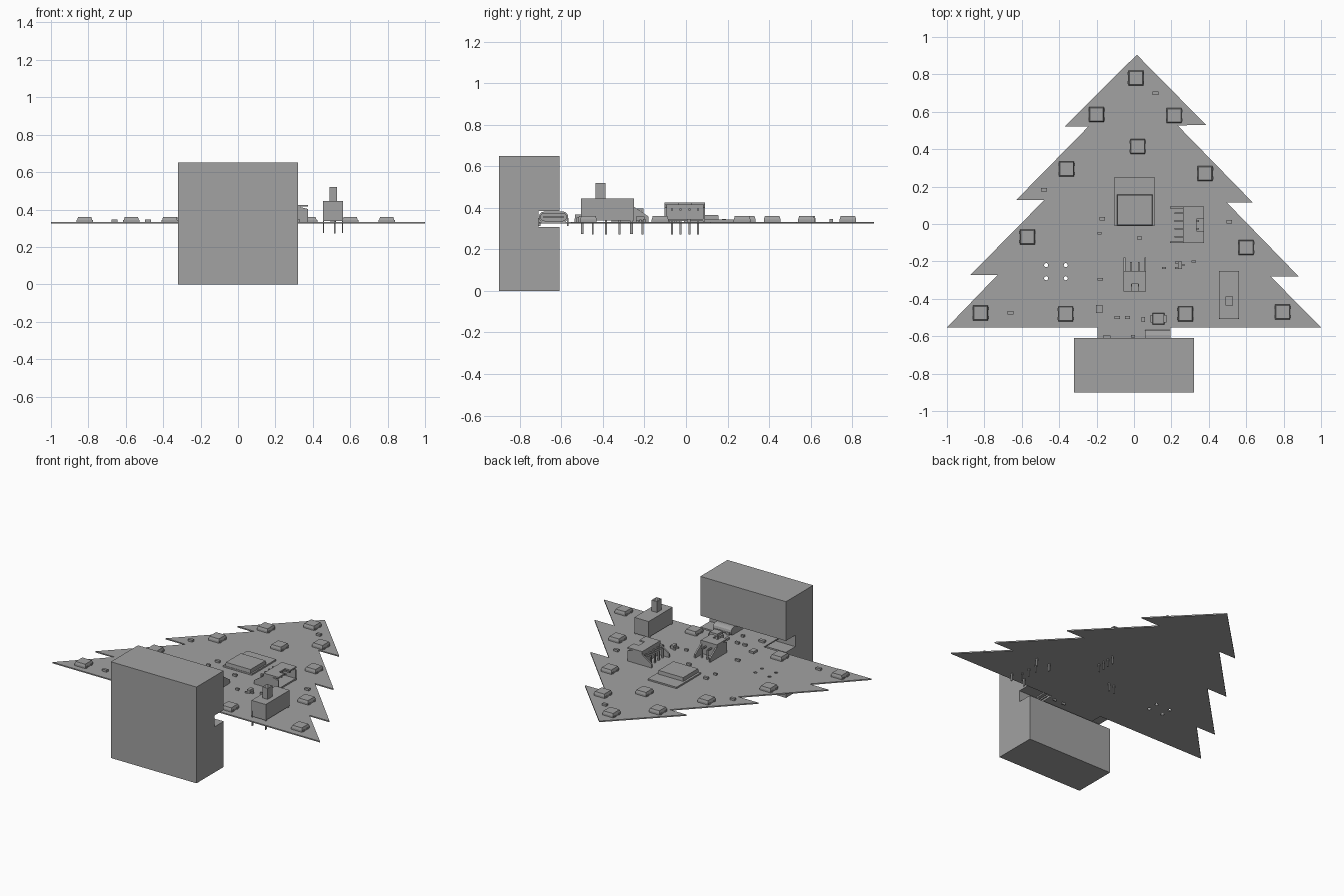
import bpy, bmesh
from math import cos, sin, pi, radians
from mathutils import Matrix, Vector

old = bpy.data.objects.get("Cube")
if old:
    bpy.data.objects.remove(old, do_unlink=True)

grey = bpy.data.materials.new("plain_grey")
GREY = (0.36, 0.36, 0.36, 1)
grey.use_nodes = True
grey.diffuse_color = GREY
grey.node_tree.nodes["Principled BSDF"].inputs["Base Color"].default_value = GREY

BOTTOM, TOP = 0.325, 0.333  # board faces


def finish(name, bm, matrix=None):
    bmesh.ops.recalc_face_normals(bm, faces=bm.faces)
    mesh = bpy.data.meshes.new(name)
    bm.to_mesh(mesh)
    bm.free()
    mesh.materials.append(grey)
    ob = bpy.data.objects.new(name, mesh)
    if matrix:
        ob.matrix_world = matrix
    bpy.context.collection.objects.link(ob)
    return ob


def add_prism(bm, points, axis, lo, hi, taper=0.0):
    """Extrude a profile along an axis; taper pulls in the far end."""
    mid = sum((Vector(p) for p in points), Vector((0, 0))) / len(points)

    def ring(t, inset):
        out = []
        for p in points:
            q = mid + (Vector(p) - mid) * (1 - inset)
            co = {"x": (t, q.x, q.y), "y": (q.x, t, q.y), "z": (q.x, q.y, t)}[axis]
            out.append(bm.verts.new(co))
        return out
    a, b = ring(lo, 0), ring(hi, taper)
    bm.faces.new(a)
    bm.faces.new(b)
    n = len(a)
    for i in range(n):
        bm.faces.new((a[i], a[(i + 1) % n], b[(i + 1) % n], b[i]))


def add_box(bm, x, y, z, w, d, h, taper=0.0):
    """Box centred on x, y and standing on z."""
    pts = [(x + i * w / 2, y + j * d / 2) for i, j in ((-1, -1), (1, -1), (1, 1), (-1, 1))]
    add_prism(bm, pts, "z", z, z + h, taper)


def box(name, *args, **kw):
    bm = bmesh.new()
    add_box(bm, *args, **kw)
    return finish(name, bm)


def prism(name, *args):
    bm = bmesh.new()
    add_prism(bm, *args)
    return finish(name, bm)


def cut(target, cutter):
    cutter.hide_render = True
    cutter.hide_viewport = True
    cutter.display_type = "WIRE"
    mod = target.modifiers.new("cut", "BOOLEAN")
    mod.operation = "DIFFERENCE"
    mod.solver = "EXACT"
    mod.object = cutter


def stadium(cx, cz, width, height):
    r, half = height / 2, (width - height) / 2
    return [(cx + (half if k < 7 else -half) + r * sin(a), cz + r * cos(a))
            for k in range(14) for a in [pi * (k if k < 7 else k - 1) / 6]]


# Stand block with a slot along its back
prism("stand_block", [(-0.9, 0), (-0.61, 0), (-0.61, 0.308), (-0.71, 0.308),
                      (-0.71, 0.385), (-0.61, 0.385), (-0.61, 0.65), (-0.9, 0.65)],
      "x", -0.32, 0.32)

# Tree-shaped board
outline = [(0.015, 0.905), (-0.37, 0.522), (-0.243, 0.522), (-0.63, 0.128),
           (-0.48, 0.128), (-0.875, -0.273), (-0.73, -0.273), (-1, -0.553),
           (-0.195, -0.553), (-0.195, -0.708), (0.195, -0.708), (0.195, -0.553),
           (1, -0.553), (0.73, -0.28), (0.88, -0.28), (0.495, 0.116),
           (0.634, 0.116), (0.233, 0.527), (0.385, 0.53)]
board = prism("tree_board", outline, "z", BOTTOM, TOP)

# Four drilled holes
bm = bmesh.new()
for x in (-0.47, -0.365):
    for y in (-0.22, -0.29):
        add_prism(bm, [(x + 0.011 * cos(k * pi / 8), y + 0.011 * sin(k * pi / 8))
                       for k in range(16)], "z", 0.3, 0.36)
cut(board, finish("hole_cutter", bm))

# Square lamps
lamps = [(0.01, 0.78), (-0.2, 0.585), (0.215, 0.58), (0.02, 0.415),
         (-0.36, 0.295), (0.38, 0.27), (-0.57, -0.07), (0.6, -0.125),
         (-0.82, -0.475), (-0.365, -0.48), (0.275, -0.48), (0.795, -0.47)]
for x, y in lamps:
    bm = bmesh.new()
    add_box(bm, x, y, TOP, 0.08, 0.08, 0.012)
    add_box(bm, x, y, TOP + 0.012, 0.08, 0.08, 0.015, taper=0.12)
    for s in (-1, 1):
        for t in (-1, 1):
            add_box(bm, x + s * 0.038, y + t * 0.024, TOP, 0.012, 0.016, 0.01)
    finish("lamp", bm)

# Small chip parts: x, y, width, depth
chips = [(0.115, 0.7, 0.03, 0.018), (-0.48, 0.183, 0.032, 0.02),
         (-0.17, 0.028, 0.03, 0.018), (0.51, 0.013, 0.03, 0.018),
         (-0.185, -0.05, 0.022, 0.012), (0.03, -0.075, 0.028, 0.016),
         (-0.18, -0.295, 0.03, 0.015), (0.16, -0.235, 0.02, 0.012),
         (0.32, -0.2, 0.025, 0.012), (-0.66, -0.475, 0.034, 0.018),
         (-0.185, -0.455, 0.034, 0.042), (-0.09, -0.5, 0.028, 0.015),
         (-0.035, -0.5, 0.028, 0.015), (0.05, -0.51, 0.018, 0.028),
         (-0.145, -0.607, 0.04, 0.022), (-0.005, -0.6, 0.02, 0.014)]
for x, y, w, d in chips:
    box("chip_part", x, y, TOP, w, d, 0.014)

# Three-legged regulator and the coil near the port
bm = bmesh.new()
add_box(bm, 0.245, -0.22, TOP + 0.004, 0.022, 0.04, 0.022)
for x, y in ((0.228, -0.235), (0.228, -0.205), (0.262, -0.22)):
    add_box(bm, x, y, TOP, 0.016, 0.01, 0.01)
finish("regulator", bm)
box("coil_base", 0.13, -0.507, TOP, 0.085, 0.04, 0.02)
box("coil_body", 0.13, -0.507, TOP, 0.064, 0.06, 0.035, taper=0.08)

# Radio module
box("module_board", 0.003, 0.12, TOP, 0.215, 0.26, 0.01)
box("module_shield", 0.005, 0.075, TOP + 0.01, 0.19, 0.165, 0.024, taper=0.03)

# Slide switch
bm = bmesh.new()
add_box(bm, 0.508, -0.378, TOP + 0.006, 0.107, 0.255, 0.107)
for y in (-0.5, -0.262):
    for s in (-1, 1):
        add_box(bm, 0.508 + s * 0.05, y, 0.275, 0.006, 0.014, 0.1)
for y in (-0.45, -0.385, -0.32):
    add_box(bm, 0.516, y, 0.272, 0.008, 0.008, 0.075)
finish("slide_switch", bm)
box("switch_lever", 0.508, -0.412, 0.44, 0.04, 0.05, 0.08)
for k in range(4):
    box("lever_ridge", 0.508, -0.43 + k * 0.012, 0.518, 0.04, 0.005, 0.003)


def socket(name, x, y, angle, width, count):
    """Side-entry pin socket; its mouth faces local -y."""
    m = Matrix.Translation((x, y, TOP)) @ Matrix.Rotation(radians(angle), 4, "Z")
    half, t = width / 2, 0.01
    bm = bmesh.new()
    side = [(-0.09, 0), (0.09, 0), (0.09, 0.025), (0.02, 0.072),
            (0.02, 0.092), (-0.05, 0.092), (-0.05, 0.08), (-0.09, 0.07)]
    for s in (-1, 1):
        add_prism(bm, side, "x", s * half, s * (half - t))
    add_box(bm, 0, -0.035, 0.004, width - 2 * t, 0.11, 0.01)
    add_box(bm, 0, 0.012, 0.004, width - 2 * t, 0.016, 0.08)
    # Roof with a notch at the mouth
    add_box(bm, 0, -0.015, 0.082, width, 0.07, 0.01)
    arm = width * 0.34
    for s in (-1, 1):
        add_box(bm, s * (half - arm / 2), -0.07, 0.082, arm, 0.04, 0.01)
    finish(name + "_housing", bm, m)
    bm = bmesh.new()
    for k in range(count):
        px = (k - (count - 1) / 2) * 0.042
        add_box(bm, px, 0.0, 0.055, 0.009, 0.13, 0.009)
        add_box(bm, px, 0.061, -0.062, 0.009, 0.009, 0.122)
    finish(name + "_pins", bm, m)


socket("battery_socket", 0.005, -0.27, 0, 0.12, 2)
socket("signal_socket", 0.283, -0.005, 90, 0.195, 4)

# Hollow oval port with its tongue, mouth towards the left side
port = prism("port_shell", stadium(-0.638, 0.356, 0.142, 0.054), "x", 0.06, 0.195)
cut(port, prism("port_cutter", stadium(-0.638, 0.356, 0.124, 0.036), "x", 0.085, 0.25))
box("port_tongue", 0.135, -0.638, 0.351, 0.105, 0.095, 0.01)
for y in (-0.57, -0.706):
    for x in (0.085, 0.155):
        box("port_tab", x, y, 0.312, 0.022, 0.008, 0.04)
